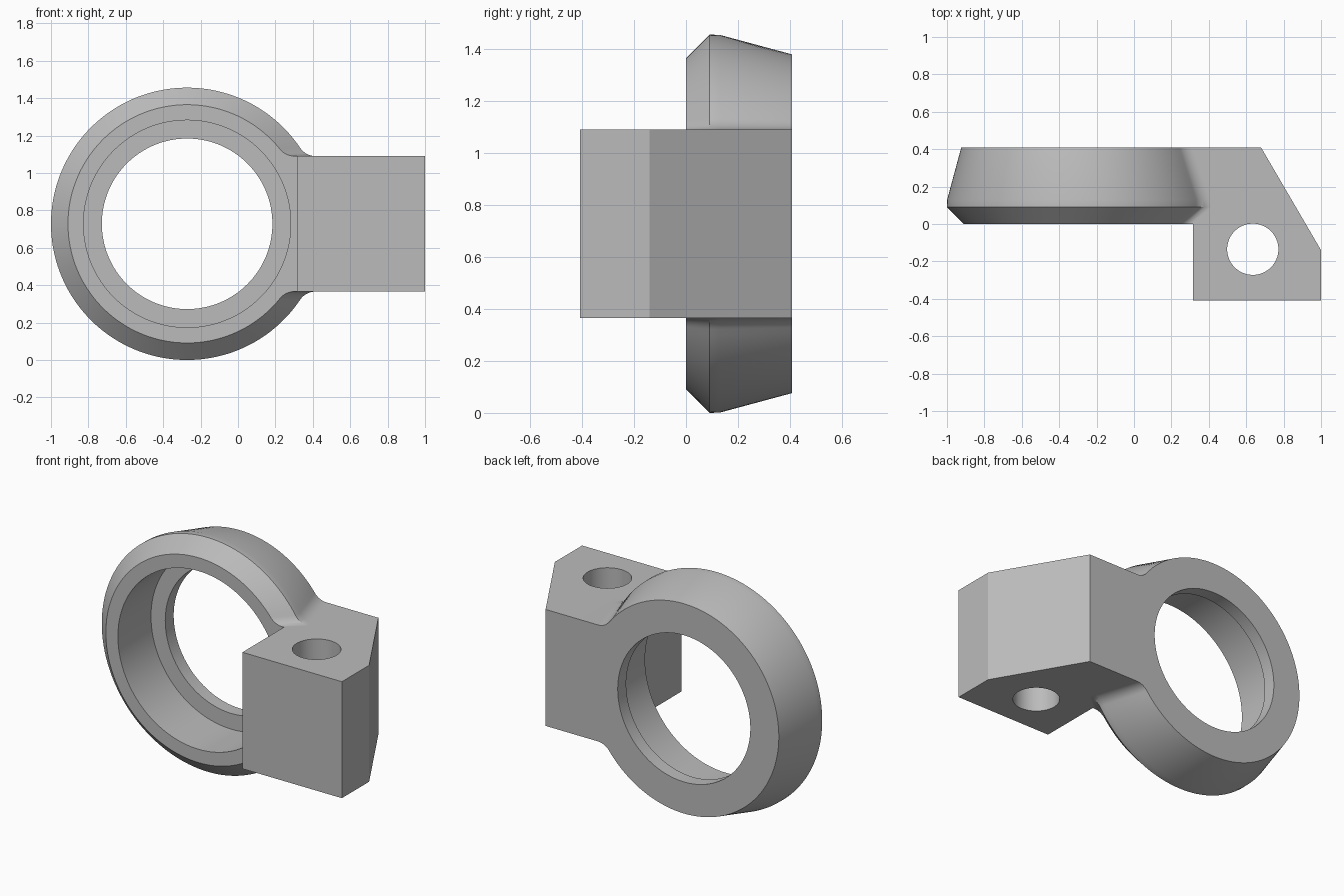
import bpy, bmesh, math
from math import pi, cos, sin, sqrt, atan2

if "Cube" in bpy.data.objects:
    bpy.data.objects.remove(bpy.data.objects["Cube"])

CX, CZ = -0.272, 0.728      # ring axis
H = 0.362                   # half height of the lug
FILLET = 0.1

grey = bpy.data.materials.new("plain grey")
grey.use_nodes = True
grey.diffuse_color = (0.5, 0.5, 0.5, 1)
grey.node_tree.nodes["Principled BSDF"].inputs["Base Color"].default_value = (0.5, 0.5, 0.5, 1)


def loft(name, sections):
    """Solid skinned through closed sections with equal point counts."""
    bm = bmesh.new()
    loops = [[bm.verts.new(p) for p in s] for s in sections]
    n = len(loops[0])
    for a, b in zip(loops, loops[1:]):
        for i in range(n):
            j = (i + 1) % n
            bm.faces.new((a[i], a[j], b[j], b[i]))
    bm.faces.new(loops[0])
    bm.faces.new(loops[-1])
    bmesh.ops.recalc_face_normals(bm, faces=bm.faces)
    mesh = bpy.data.meshes.new(name)
    bm.to_mesh(mesh)
    bm.free()
    mesh.materials.append(grey)
    obj = bpy.data.objects.new(name, mesh)
    bpy.context.collection.objects.link(obj)
    return obj


def ring_section(y, r):
    """Ring outline blended by fillets into a straight neck."""
    dx = sqrt((r + FILLET) ** 2 - (H + FILLET) ** 2)
    a = atan2(H + FILLET, dx)
    # upper half: neck end, fillet, then ring up to the far side
    half = [(0.6 - CX, H)]
    for i in range(12):
        t = -pi / 2 + (a - pi / 2) * i / 12
        half.append((dx + FILLET * cos(t), H + FILLET + FILLET * sin(t)))
    for i in range(65):
        t = a + (pi - a) * i / 64
        half.append((r * cos(t), r * sin(t)))
    pts = half + [(x, -z) for x, z in reversed(half[:-1])]
    return [(CX + x, y, CZ + z) for x, z in pts]


def circle(r, y=None, z=None, cx=0, cy=0, n=128):
    turn = [2 * pi * i / n for i in range(n)]
    if z is None:
        return [(CX + r * cos(t), y, CZ + r * sin(t)) for t in turn]
    return [(cx + r * cos(t), cy + r * sin(t), z) for t in turn]


def combine(target, other, operation):
    mod = target.modifiers.new(operation.lower(), "BOOLEAN")
    mod.operation = operation
    mod.solver = "EXACT"
    mod.object = other
    other.hide_render = True
    bpy.context.view_layer.objects.active = target
    bpy.ops.object.modifier_apply(modifier=mod.name)
    bpy.data.objects.remove(other)


# Tapered ring with front chamfer and filleted neck
body = loft("ring_bracket", [ring_section(y, r) for y, r in
                             ((0, 0.637), (0.09, 0.728), (0.13, 0.727), (0.408, 0.652))])

# Lug block with slanted back corner
plan = [(0.316, -0.408), (1, -0.408), (1, -0.14), (0.68, 0.408),
        (0.45, 0.408), (0.45, 0), (0.316, 0)]
lug = loft("lug", [[(x, y, z) for x, y in plan] for z in (CZ - H, CZ + H)])
combine(body, lug, "UNION")

# Bore, front counterbore and vertical bolt hole
combine(body, loft("bore", [circle(0.456, y=y) for y in (-0.2, 0.6)]), "DIFFERENCE")
combine(body, loft("counterbore", [circle(0.554, y=y) for y in (-0.2, 0.325)]), "DIFFERENCE")
combine(body, loft("bolt_hole", [circle(0.137, z=z, cx=0.635, cy=-0.135, n=64)
                                 for z in (0, 1.5)]), "DIFFERENCE")

# Smooth curved walls, crisp edges
bpy.ops.object.select_all(action="DESELECT")
body.select_set(True)
bpy.context.view_layer.objects.active = body
bpy.ops.object.shade_smooth_by_angle(angle=math.radians(25))
